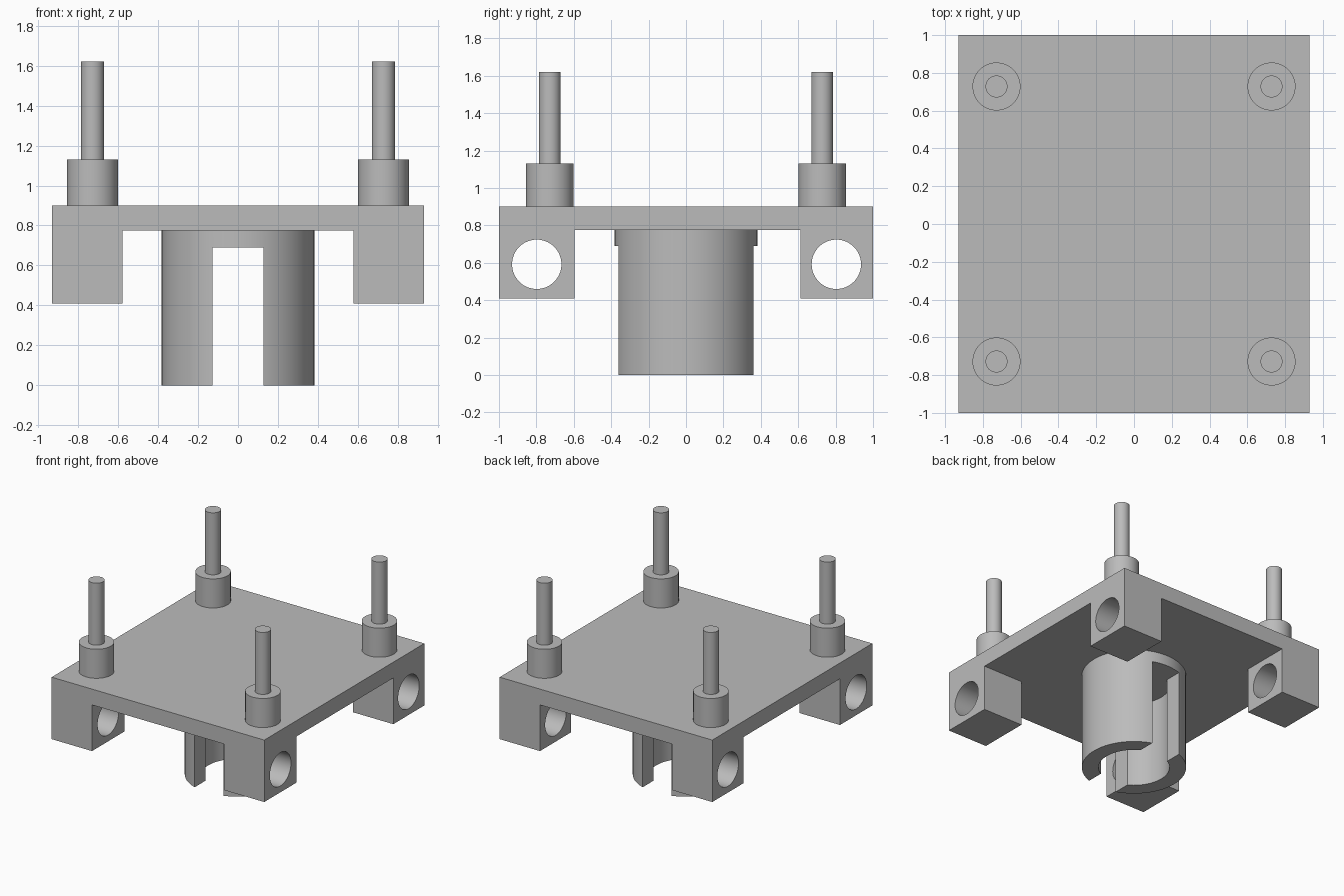
import bpy
from math import pi, radians

cube = bpy.data.objects.get("Cube")
if cube:
    bpy.data.objects.remove(cube, do_unlink=True)

grey = bpy.data.materials.new("plain grey")
grey.use_nodes = True
grey.diffuse_color = (0.5, 0.5, 0.5, 1)
grey.node_tree.nodes["Principled BSDF"].inputs["Base Color"].default_value = (0.5, 0.5, 0.5, 1)


def finish(obj, name):
    obj.name = name
    obj.data.materials.clear()
    obj.data.materials.append(grey)
    return obj


def box(name, x0, x1, y0, y1, z0, z1):
    bpy.ops.mesh.primitive_cube_add(size=1, location=((x0 + x1) / 2, (y0 + y1) / 2, (z0 + z1) / 2))
    obj = bpy.context.object
    obj.scale = (x1 - x0, y1 - y0, z1 - z0)
    bpy.ops.object.transform_apply(location=True, rotation=False, scale=True)
    return finish(obj, name)


def cylinder(name, radius, length, centre, rotation=(0, 0, 0)):
    bpy.ops.mesh.primitive_cylinder_add(vertices=64, radius=radius, depth=length,
                                        location=centre, rotation=rotation)
    return finish(bpy.context.object, name)


def upright(name, radius, x, y, z0, z1):
    return cylinder(name, radius, z1 - z0, (x, y, (z0 + z1) / 2))


def cut(target, cutter):
    cutter.hide_render = True
    mod = target.modifiers.new("cut", 'BOOLEAN')
    mod.operation = 'DIFFERENCE'
    mod.solver = 'EXACT'
    mod.object = cutter
    bpy.context.view_layer.objects.active = target
    bpy.ops.object.modifier_apply(modifier=mod.name)
    bpy.data.objects.remove(cutter, do_unlink=True)


def smooth(obj):
    bpy.ops.object.select_all(action='DESELECT')
    obj.select_set(True)
    bpy.context.view_layer.objects.active = obj
    bpy.ops.object.shade_smooth_by_angle(angle=radians(30))


# Plate with four corner blocks: a slab with two crossing channels cut below
base = box("base_plate", -0.93, 0.93, -1, 1, 0.41, 0.9)
cut(base, box("channel", -0.577, 0.577, -1.2, 1.2, 0.2, 0.775))
cut(base, box("channel", -1.2, 1.2, -0.595, 0.612, 0.2, 0.775))

# Axle holes through the corner blocks
for y in (-0.798, 0.804):
    cut(base, cylinder("axle_hole", 0.132, 2.4, (0, y, 0.592), (0, pi / 2, 0)))
smooth(base)

# Hollow slotted sleeve hanging under the plate
sleeve = upright("slotted_sleeve", 0.382, 0, 0, 0, 0.78)
cut(sleeve, upright("bore", 0.26, 0, 0, -0.2, 0.69))
cut(sleeve, box("slot", -0.127, 0.127, -0.6, 0.6, -0.2, 0.69))
smooth(sleeve)

# Stepped pins on the corners
for side, x in (("right", -0.728), ("left", 0.728)):
    for end, y in (("front", -0.728), ("back", 0.728)):
        smooth(upright(f"{end}_{side}_collar", 0.127, x, y, 0.895, 1.13))
        smooth(upright(f"{end}_{side}_pin", 0.058, x, y, 1.12, 1.62))
